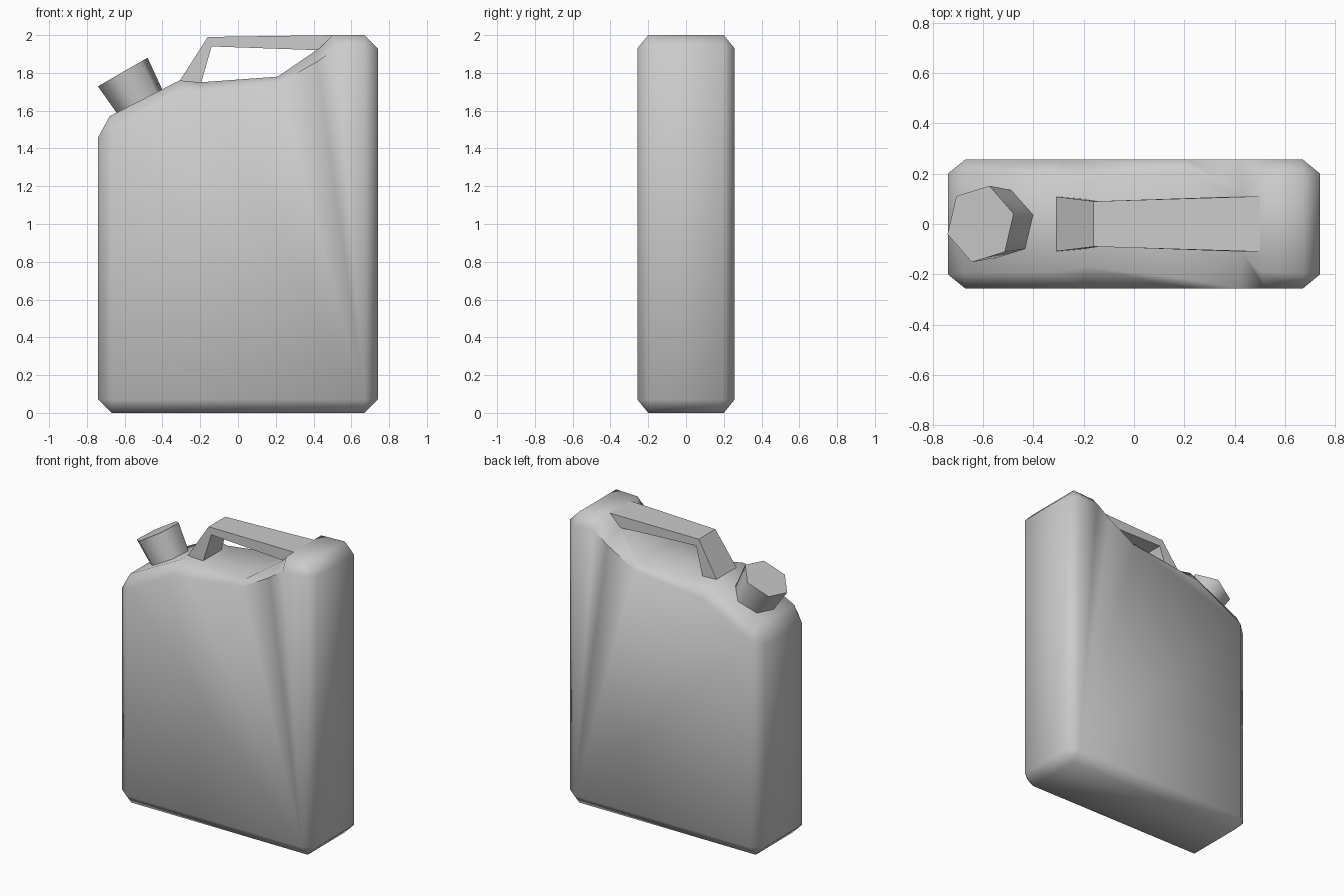
import bpy
import bmesh
from math import radians
from mathutils import Matrix

default_cube = bpy.data.objects.get("Cube")
if default_cube:
    bpy.data.objects.remove(default_cube, do_unlink=True)

# Single grey plastic
grey = bpy.data.materials.new("plain_grey")
grey.use_nodes = True
colour = (0.6, 0.6, 0.6, 1)
grey.diffuse_color = colour
grey.node_tree.nodes["Principled BSDF"].inputs["Base Color"].default_value = colour


def finish(obj, angle):
    """Apply the material and smooth shading with sharp corners kept."""
    obj.data.materials.clear()
    obj.data.materials.append(grey)
    bpy.ops.object.select_all(action="DESELECT")
    obj.select_set(True)
    bpy.context.view_layer.objects.active = obj
    bpy.ops.object.shade_smooth_by_angle(angle=radians(angle))


def loft(name, half_rings, angle):
    """Bridge rings of (x, z, depth) points from front to back, mirrored in y."""
    rings = [[(x, -y, z) for x, z, y in ring] for ring in half_rings]
    rings += [[(x, y, z) for x, z, y in ring] for ring in reversed(half_rings)]
    bm = bmesh.new()
    loops = [[bm.verts.new(point) for point in ring] for ring in rings]
    for near, far in zip(loops, loops[1:]):
        for i in range(len(near)):
            bm.faces.new((near[i - 1], near[i], far[i], far[i - 1]))
    bm.faces.new(loops[0])
    bm.faces.new(loops[-1])
    # Repeated points collapse into the three-sided corner facets
    bmesh.ops.remove_doubles(bm, verts=bm.verts[:], dist=0.001)
    bmesh.ops.recalc_face_normals(bm, faces=bm.faces[:])
    mesh = bpy.data.meshes.new(name)
    bm.to_mesh(mesh)
    bm.free()
    obj = bpy.data.objects.new(name, mesh)
    bpy.context.collection.objects.link(obj)
    finish(obj, angle)
    return obj


# Tank: flat face point (x, z), then shoulder point (x, z, half depth)
FACE_DEPTH = 0.257
tank_outline = [
    ((-.67, .07), (-.74, .07, .2)),
    ((-.67, .07), (-.67, 0, .2)),
    ((.67, .07), (.67, 0, .2)),
    ((.67, .07), (.74, .07, .2)),
    ((.67, 1.93), (.74, 1.93, .2)),
    ((.67, 1.93), (.67, 2, .2)),
    ((.52, 1.93), (.5, 2, .19)),
    ((.42, 1.86), (.43, 1.93, .11)),
    ((.21, 1.74), (.21, 1.78, .22)),
    ((-.2, 1.69), (-.2, 1.75, .17)),
    ((-.31, 1.68), (-.31, 1.76, .19)),
    ((-.67, 1.49), (-.68, 1.57, .2)),
    ((-.67, 1.49), (-.74, 1.46, .2)),
]
face_ring = [(x, z, FACE_DEPTH) for (x, z), shoulder in tank_outline]
shoulder_ring = [shoulder for face, shoulder in tank_outline]
loft("tank_body", [face_ring, shoulder_ring], 60)

# Carrying handle: sloped leg and bar running into the tall end
handle_ring = [
    (-.32, 1.74, .11),
    (-.16, 1.99, .09),
    (.5, 2, .11),
    (.43, 1.92, .11),
    (-.14, 1.94, .09),
    (-.2, 1.73, .1),
]
loft("carry_handle", [handle_ring], 40)

# Six-sided screw cap, tilted square to the sloping shoulder
tilt = Matrix.Rotation(radians(-30), 3, "Y") @ Matrix.Rotation(radians(-15), 3, "Z")
bpy.ops.mesh.primitive_cone_add(
    vertices=6, radius1=0.138, radius2=0.157, depth=0.2,
    location=(-0.56, 0, 1.718), rotation=tilt.to_euler())
cap = bpy.context.object
cap.name = "screw_cap"
finish(cap, 65)
